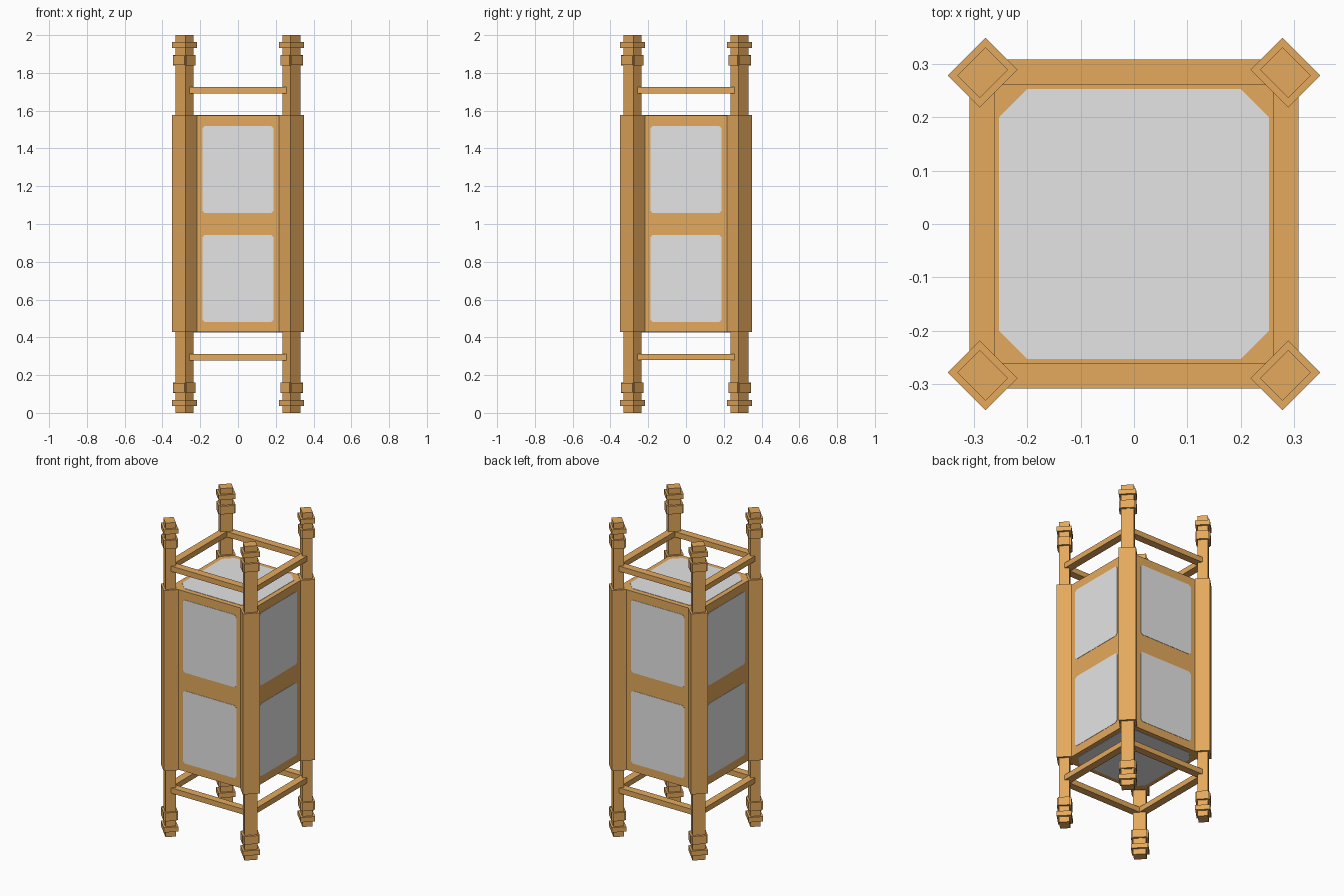
import bpy, bmesh, math
from mathutils import Matrix, Vector

cube = bpy.data.objects.get("Cube")
if cube:
    bpy.data.objects.remove(cube, do_unlink=True)


def material(name, rgb):
    m = bpy.data.materials.new(name)
    m.use_nodes = True
    m.diffuse_color = (*rgb, 1)
    m.node_tree.nodes["Principled BSDF"].inputs["Base Color"].default_value = (*rgb, 1)
    return m


wood = material("light_wood", (0.78, 0.40, 0.11))
paper = material("grey_paper", (0.78, 0.78, 0.78))


def finish(name, bm, mat, matrix=Matrix()):
    bmesh.ops.recalc_face_normals(bm, faces=bm.faces)
    mesh = bpy.data.meshes.new(name)
    bm.to_mesh(mesh)
    bm.free()
    mesh.materials.append(mat)
    ob = bpy.data.objects.new(name, mesh)
    ob.matrix_world = matrix
    bpy.context.collection.objects.link(ob)
    return ob


def add_box(bm, sx, sy, z0, z1):
    m = Matrix.Translation((0, 0, (z0 + z1) / 2)) @ Matrix.Diagonal((sx, sy, z1 - z0, 1))
    bmesh.ops.create_cube(bm, size=1, matrix=m)


def pane(name, half_w, half_h, cut, matrix):
    """Thin plate with clipped corners, lying in its local XY plane."""
    bm = bmesh.new()
    pts = []
    for sx, sy in ((1, 1), (-1, 1), (-1, -1), (1, -1)):
        a = (sx * half_w, sy * (half_h - cut), -0.002)
        b = (sx * (half_w - cut), sy * half_h, -0.002)
        pts += [a, b] if sx == sy else [b, a]
    face = bm.faces.new([bm.verts.new(p) for p in pts])
    ext = bmesh.ops.extrude_face_region(bm, geom=[face])
    verts = [g for g in ext["geom"] if isinstance(g, bmesh.types.BMVert)]
    bmesh.ops.translate(bm, verts=verts, vec=(0, 0, 0.004))
    finish(name, bm, paper, matrix)


CORNER = 0.2837            # distance of post and wall centres from the axis
WIDE, DEEP = 0.10, 0.085   # sleeve section
LOW, HIGH = 0.428, 1.574   # body height range

# Lantern body
bm = bmesh.new()
add_box(bm, 2 * CORNER, 2 * CORNER, LOW, HIGH)
finish("lantern_body", bm, wood)

# Corner posts, turned to face diagonally outwards
for side, i in (("front_right", 0), ("front_left", 1), ("back_left", 2), ("back_right", 3)):
    turn = Matrix.Rotation(i * math.pi / 2, 4, "Z")
    place = turn @ Matrix.Translation((-CORNER, -CORNER, 0)) @ Matrix.Rotation(-math.pi / 4, 4, "Z")
    name = {0: "front_right", 1: "front_left", 2: "back_left", 3: "back_right"}[i]

    bm = bmesh.new()
    add_box(bm, 0.075, 0.06, 0, 2)
    finish(name + "_post", bm, wood, place)

    bm = bmesh.new()
    add_box(bm, WIDE, DEEP, LOW - 0.001, HIGH + 0.003)
    finish(name + "_sleeve", bm, wood, place)

    # Outer collar and notched collar at both ends
    for end, flip in (("lower", False), ("upper", True)):
        def span(a, b):
            return (2 - b, 2 - a) if flip else (a, b)
        bm = bmesh.new()
        add_box(bm, WIDE, DEEP, *span(0.036, 0.067))
        finish(f"{name}_{end}_collar", bm, wood, place)
        bm = bmesh.new()
        add_box(bm, WIDE, 0.068, *span(0.106, 0.16))
        add_box(bm, 0.083, DEEP, *span(0.107, 0.159))
        finish(f"{name}_{end}_notched_collar", bm, wood, place)

# Rails and paper panes on each of the four sides
for i, side in enumerate(("front", "left", "back", "right")):
    turn = Matrix.Rotation(i * math.pi / 2, 4, "Z")
    lift = 0.001 * (i % 2)
    for end, z in (("lower", 0.295), ("upper", 1.707)):
        bm = bmesh.new()
        add_box(bm, 2 * CORNER, 0.048, z - 0.017 + lift, z + 0.017 + lift)
        finish(f"{side}_{end}_rail", bm, wood, turn @ Matrix.Translation((0, -CORNER - 0.001, 0)))
    for end, z in (("lower", 0.711), ("upper", 1.289)):
        stand = Matrix.Translation((0, -CORNER, z)) @ Matrix.Rotation(math.pi / 2, 4, "X")
        pane(f"{side}_{end}_pane", 0.188, 0.231, 0.013, turn @ stand)

# Top and bottom panes
for name, z in (("top_pane", HIGH), ("bottom_pane", LOW)):
    pane(name, 0.253, 0.253, 0.053, Matrix.Translation((0, 0, z)))
